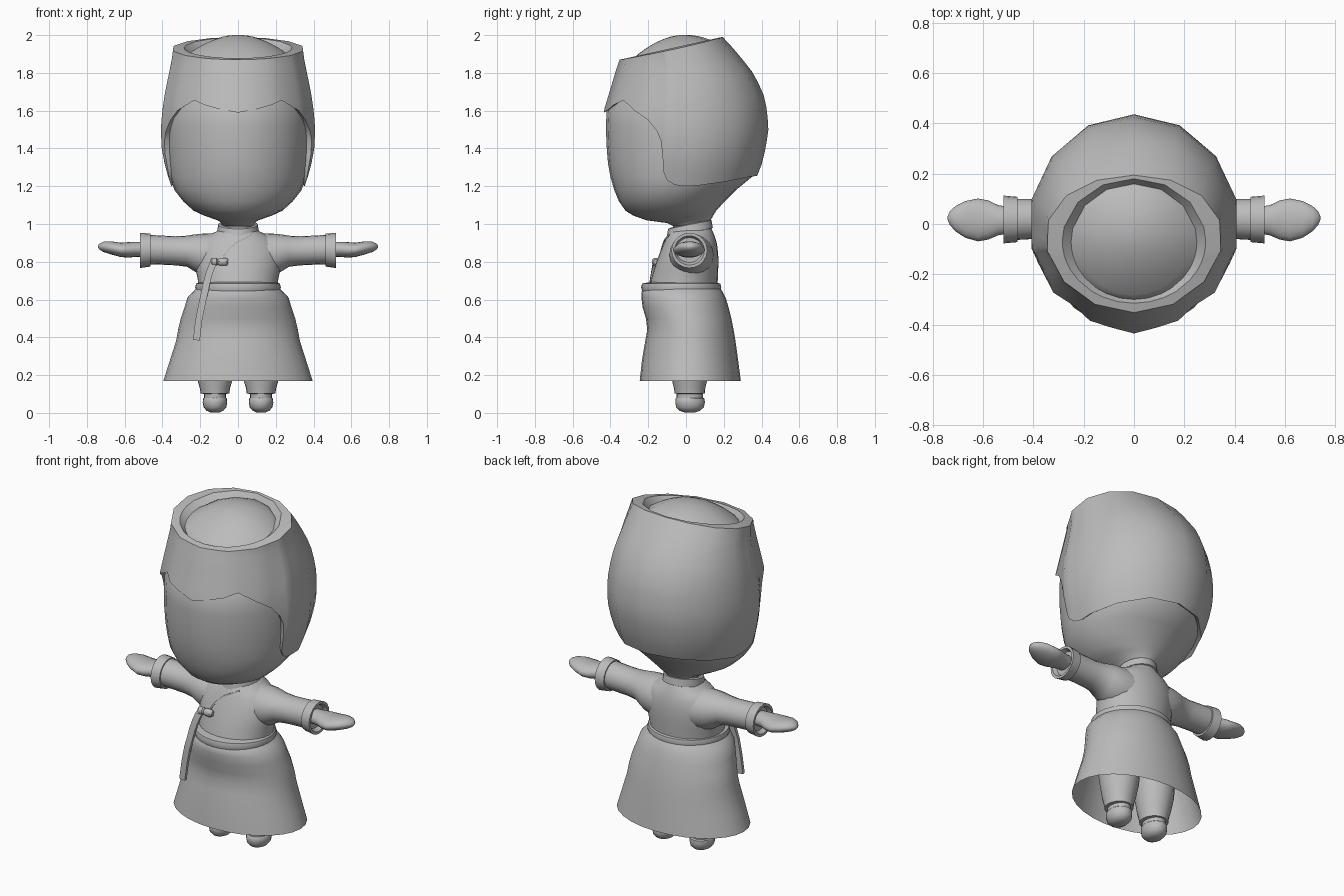
import bpy, bmesh, math
from mathutils import Vector

grey = bpy.data.materials.new("plain_grey")
grey.diffuse_color = (0.5, 0.5, 0.5, 1)


def loft(name, rings, cap_start=True, cap_end=True, angle=40):
    """Skin a list of closed rings with quads and optional end caps."""
    bm = bmesh.new()
    vs = [[bm.verts.new(p) for p in r] for r in rings]
    n = len(vs[0])
    for a, b in zip(vs, vs[1:]):
        for i in range(n):
            j = (i + 1) % n
            bm.faces.new((a[i], a[j], b[j], b[i]))
    if cap_start:
        bm.faces.new(vs[0])
    if cap_end:
        bm.faces.new(vs[-1])
    bmesh.ops.recalc_face_normals(bm, faces=bm.faces)
    me = bpy.data.meshes.new(name)
    bm.to_mesh(me)
    bm.free()
    me.materials.append(grey)
    ob = bpy.data.objects.new(name, me)
    bpy.context.collection.objects.link(ob)
    bpy.ops.object.select_all(action='DESELECT')
    ob.select_set(True)
    bpy.context.view_layer.objects.active = ob
    bpy.ops.object.shade_smooth_by_angle(angle=math.radians(angle))
    return ob


def sample(profile, z):
    """Linear lookup in rows of (z, half width, front y, back y)."""
    if z <= profile[0][0]:
        return profile[0][1:]
    for a, b in zip(profile, profile[1:]):
        if z <= b[0]:
            t = (z - a[0]) / (b[0] - a[0])
            return [p + (q - p) * t for p, q in zip(a[1:], b[1:])]
    return profile[-1][1:]


def oval(w, f, b, t):
    """Point on a horizontal oval, t measured from the front."""
    return w * math.sin(t), (f + b) / 2 - (b - f) / 2 * math.cos(t)


def stack(name, profile, n=28, x=0, **kw):
    rings = []
    for z, w, f, b in profile:
        pts = [oval(w, f, b, math.tau * i / n) for i in range(n)]
        rings.append([(x + p[0], p[1], z) for p in pts])
    return loft(name, rings, **kw)


def along_x(name, sections, s, n=20, **kw):
    """Limb along x from rows of (x, y centre, y radius, z centre, z radius)."""
    return loft(name, [[(s * x, yc + ry * math.cos(math.tau * i / n),
                         zc + rz * math.sin(math.tau * i / n)) for i in range(n)]
                       for x, yc, ry, zc, rz in sections], **kw)


# Head and neck
stack("head", [
    (0.93, .082, -.07, .12), (0.99, .078, -.07, .12), (1.005, .085, -.10, .125),
    (1.02, .11, -.21, .13), (1.045, .18, -.28, .145), (1.07, .235, -.32, .16),
    (1.12, .29, -.355, .205), (1.18, .337, -.38, .265), (1.25, .36, -.40, .35),
    (1.32, .37, -.413, .375), (1.42, .378, -.421, .39), (1.52, .38, -.424, .40),
    (1.60, .375, -.42, .40), (1.70, .35, -.37, .36), (1.82, .28, -.28, .25)])

# Hair shell: lower hairline by angle, tilted flat rim, domed top
HAIR = [(1.19, .352, -.385, .335), (1.25, .372, -.405, .375), (1.32, .391, -.42, .402),
        (1.40, .406, -.43, .422), (1.50, .411, -.436, .436), (1.60, .403, -.435, .43),
        (1.70, .388, -.405, .407), (1.80, .367, -.375, .355), (1.87, .352, -.352, .30),
        (1.93, .345, -.34, .25), (2.00, .33, -.32, .185)]
HAIRLINE = [(0, 1.59), (12.86, 1.605), (25.71, 1.63), (36, 1.655), (51.43, 1.60),
            (62, 1.55), (69, 1.49), (72, 1.44), (73.3, 1.37), (74.6, 1.27),
            (77.14, 1.235), (83, 1.21), (90, 1.20), (102.86, 1.203),
            (128.57, 1.225), (154.29, 1.25), (180, 1.255)]
columns = HAIRLINE + [(360 - a, z) for a, z in HAIRLINE[-2:0:-1]]


def rim_z(y):
    return 1.87 + .222 * (y + .35)


def facet(a):
    """Radius factor that turns the oval into a fourteen-sided outline."""
    step = 360 / 14
    return math.cos(math.radians(step / 2)) / math.cos(math.radians(a % step - step / 2))


def hair_point(a, z, scale=1.0):
    w, f, b = sample(HAIR, z)
    k = facet(a) * scale
    x, y = oval(w * 1.02, f, b, math.radians(a))
    mid = (f + b) / 2
    return (x * k, mid + (y - mid) * k, z)


rows = [[hair_point(a, z + .015, .93) for a, z in columns],
        [hair_point(a, z + .003, .985) for a, z in columns]]
STEPS = 12
for k in range(STEPS + 1):
    row = []
    for a, z0 in columns:
        top = rim_z(oval(.345, -.352, .19, math.radians(a))[1])
        row.append(hair_point(a, z0 + (top - z0) * k / STEPS))
    rows.append(row)


def top_ring(w, f, b, lift):
    out = []
    for a, _ in columns:
        x, y = oval(w, f, b, math.radians(a))
        out.append((x, y, rim_z(y) + lift))
    return out


rows.append(top_ring(.285, -.315, .18, 0))
rows.append(top_ring(.25, -.30, .16, -.03))
for s in (.235, .22, .19, .15, .10, .05, .01):
    q = s / .235
    rows.append(top_ring(s, -.07 - .225 * q, -.07 + .225 * q, -.02 + .082 * (1 - q * q)))
loft("hair", rows, cap_start=False, angle=32)

# Jacket body
TORSO = [(.65, .213, -.20, .165), (.70, .212, -.187, .168), (.75, .222, -.173, .17),
         (.80, .228, -.157, .172), (.85, .228, -.138, .17), (.90, .21, -.117, .163),
         (.935, .17, -.102, .152), (.96, .115, -.09, .142), (.985, .09, -.07, .13)]
stack("jacket_body", TORSO)

# Collar: band sloping up toward the back
collar = []
for scale, lift in ((.86, -.02), (1.06, -.012), (1.0, .03), (.86, .034), (.8, .0)):
    ring = []
    for i in range(24):
        x, y = oval(.105 * scale, .02 - .115 * scale, .02 + .115 * scale, math.tau * i / 24)
        ring.append((x, y, .967 + .2 * (y - .02) + lift))
    collar.append(ring)
loft("collar", collar, False, False)

# Sash around the waist
stack("sash", [(.64, .20, -.19, .15), (.645, .222, -.232, .182), (.665, .227, -.238, .187),
               (.685, .222, -.232, .182), (.692, .20, -.19, .15)])

# Skirt, open underneath
stack("skirt", [(.17, .395, -.245, .29), (.28, .36, -.233, .276), (.38, .328, -.216, .262),
                (.44, .317, -.205, .252), (.50, .303, -.212, .24), (.56, .283, -.23, .225),
                (.61, .268, -.236, .21), (.64, .24, -.236, .195), (.662, .218, -.22, .18)],
      cap_start=False)

for s, side in ((1, "left"), (-1, "right")):
    # Sleeve
    along_x("sleeve_" + side, [
        (.08, .03, .12, .83, .12), (.15, .028, .118, .835, .115), (.20, .025, .112, .84, .108),
        (.235, .022, .102, .848, .096), (.27, .02, .09, .856, .082), (.33, .02, .08, .858, .077),
        (.41, .02, .08, .862, .077), (.475, .018, .082, .865, .078)], s)
    # Cuff
    along_x("cuff_" + side, [
        (.463, .018, .07, .862, .066), (.463, .018, .09, .862, .087), (.518, .018, .095, .86, .093),
        (.518, .018, .08, .86, .078), (.495, .018, .07, .862, .066)], s)
    # Mitten hand
    along_x("hand_" + side, [
        (.48, .015, .05, .866, .04), (.54, .015, .06, .866, .04), (.58, .016, .078, .863, .041),
        (.62, .016, .085, .863, .038), (.67, .018, .073, .873, .035), (.71, .021, .05, .879, .028),
        (.732, .023, .027, .88, .017), (.742, .024, .005, .88, .004)], s)
    # Trouser leg and boot
    stack("trouser_leg_" + side, [
        (.10, .06, -.04, .08), (.103, .076, -.06, .10), (.13, .08, -.064, .102),
        (.165, .09, -.072, .11), (.25, .105, -.085, .13), (.35, .112, -.10, .14),
        (.48, .11, -.10, .13)], n=20, x=s * .122)
    stack("boot_" + side, [
        (.003, .025, -.01, .05), (.012, .045, -.035, .075), (.03, .06, -.052, .095),
        (.055, .065, -.057, .10), (.075, .063, -.055, .098), (.08, .058, -.05, .09),
        (.12, .058, -.05, .09)], n=20, x=s * .122)


def strip(name, pts, width, thick):
    """Flat ribbon facing the front along a path."""
    rings = []
    for i, p in enumerate(pts):
        d = Vector(pts[min(i + 1, len(pts) - 1)]) - Vector(pts[max(i - 1, 0)])
        side = Vector((-d.z, 0, d.x)).normalized() * width / 2
        dep = Vector((0, thick / 2, 0))
        p = Vector(p)
        rings.append([p + side + dep, p + side - dep, p - side - dep, p - side + dep])
    return loft(name, rings)


# Jacket overlap edge, following the chest
edge = []
for x, z in ((.07, .94), (.03, .92), (-.01, .90), (-.045, .87), (-.07, .835), (-.085, .80)):
    w, f, b = sample(TORSO, z)
    edge.append((x, oval(w, f, b, math.asin(x / w))[1] - .001, z))
strip("jacket_edge", edge, .008, .008)

# Hanging ribbon tie and its knot
strip("ribbon", [(-.115, -.158, .805), (-.135, -.168, .785), (-.152, -.176, .74),
                 (-.166, -.184, .69), (-.176, -.19, .64), (-.19, -.197, .58),
                 (-.208, -.196, .49), (-.22, -.2, .385)], .036, .018)
for name, x, r in (("knot", -.08, .028), ("knot_loop", -.125, .02)):
    along_x(name, [(x - r, -.16, .012, .80, .014), (x - r * .6, -.162, .02, .80, .022),
                   (x + r * .6, -.162, .02, .80, .022), (x + r, -.16, .012, .80, .014)], 1, n=10)
